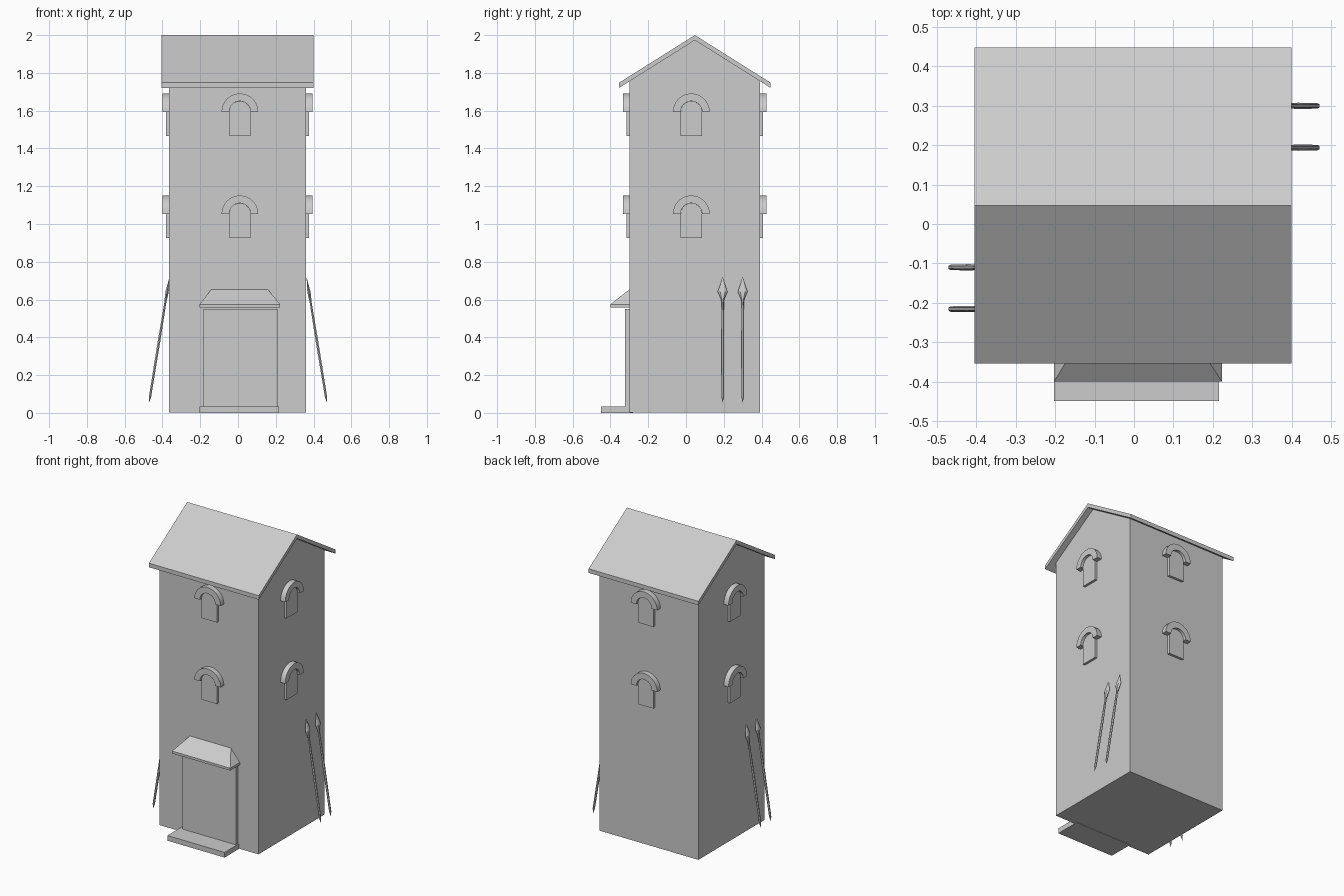
import bpy, bmesh
from math import pi, sin, cos
from mathutils import Matrix, Vector

cube = bpy.data.objects.get("Cube")
if cube:
    bpy.data.objects.remove(cube, do_unlink=True)

grey = bpy.data.materials.new("plain_grey")
grey.use_nodes = True
COLOUR = (0.604, 0.604, 0.604, 1)
grey.diffuse_color = COLOUR
grey.node_tree.nodes["Principled BSDF"].inputs["Base Color"].default_value = COLOUR


def finish(name, bm, smooth=False):
    bmesh.ops.recalc_face_normals(bm, faces=bm.faces[:])
    mesh = bpy.data.meshes.new(name)
    bm.to_mesh(mesh)
    bm.free()
    mesh.materials.append(grey)
    obj = bpy.data.objects.new(name, mesh)
    bpy.context.collection.objects.link(obj)
    if smooth:
        bpy.ops.object.select_all(action="DESELECT")
        obj.select_set(True)
        bpy.context.view_layer.objects.active = obj
        bpy.ops.object.shade_smooth_by_angle(angle=pi / 6)
    return obj


def prism(name, outline, start, end, matrix=Matrix(), smooth=False):
    """Extrude an outline in the local XZ plane from y=start to y=end."""
    bm = bmesh.new()
    face = bm.faces.new([bm.verts.new((u, start, z)) for u, z in outline])
    side = bmesh.ops.extrude_face_region(bm, geom=[face])["geom"]
    moved = [v for v in side if isinstance(v, bmesh.types.BMVert)]
    bmesh.ops.translate(bm, vec=(0, end - start, 0), verts=moved)
    bm.transform(matrix)
    return finish(name, bm, smooth)


def box(name, x0, x1, y0, y1, z0, z1):
    return prism(name, [(x0, z0), (x1, z0), (x1, z1), (x0, z1)], y0, y1)


def arc(radius, z, steps=16):
    return [(radius * cos(pi * i / steps), z + radius * sin(pi * i / steps))
            for i in range(steps + 1)]


# Tower body and roof share a gable profile drawn across y, extruded along x
ACROSS = Matrix.Rotation(pi / 2, 4, "Z")   # local x -> y, local y -> -x
MID, HALF, EAVE, RIDGE, THICK = 0.047, 0.401, 1.748, 2.0, 0.027
slope = (RIDGE - EAVE) / HALF
under = RIDGE - THICK
shoulder = under - slope * 0.345
prism("tower_walls", [(-0.30, 0.003), (0.392, 0.003), (0.392, shoulder),
                      (MID, under), (-0.30, shoulder)], -0.36, 0.365, ACROSS)
prism("gable_roof", [(MID - HALF, EAVE - THICK), (MID, under),
                     (MID + HALF, EAVE - THICK), (MID + HALF, EAVE),
                     (MID, RIDGE), (MID - HALF, EAVE)], -0.40, 0.405, ACROSS)

# Arched windows with hoods on all four walls, two storeys each
WALLS = {"front": (0.010, -0.30, 0), "right": (0.36, 0.028, 1),
         "back": (0.010, 0.392, 2), "left": (-0.365, 0.028, 3)}
for wall, (x, y, turns) in WALLS.items():
    place = Matrix.Translation((x, y, 0)) @ Matrix.Rotation(turns * pi / 2, 4, "Z")
    for storey, z in (("lower", 1.054), ("upper", 1.594)):
        pane = arc(0.056, z) + [(-0.056, z - 0.128), (0.056, z - 0.128)]
        prism(f"{wall}_{storey}_window", pane, -0.016, 0.005, place, True)
        hood = arc(0.097, z) + arc(0.0565, z)[::-1]
        prism(f"{wall}_{storey}_window_hood", hood, -0.034, 0.005, place, True)

# Entrance: door, step and hipped canopy
box("door", -0.183, 0.209, -0.322, -0.29, 0.005, 0.55)
box("door_step", -0.203, 0.216, -0.449, -0.28, 0, 0.034)
box("canopy_edge", -0.203, 0.223, -0.40, -0.295, 0.559, 0.575)
bm = bmesh.new()
a, b, c, d = [bm.verts.new(p) for p in ((-0.203, -0.40, 0.575), (0.223, -0.40, 0.575),
                                        (0.223, -0.30, 0.575), (-0.203, -0.30, 0.575))]
e, f = bm.verts.new((-0.142, -0.30, 0.653)), bm.verts.new((0.158, -0.30, 0.653))
for loop in ((a, b, f, e), (b, c, f), (d, a, e), (c, d, e, f), (d, c, b, a)):
    bm.faces.new(loop)
finish("canopy_roof", bm)


# Spears leaning on the side walls: faceted rings along a leaning axis
def spear(name, foot, tip, sides=6):
    foot, tip = Vector(foot), Vector(tip)
    # fraction of length, half width along y, half depth
    rings = [(0.05, 0.007, 0.007), (0.5, 0.008, 0.008), (0.80, 0.006, 0.006),
             (0.83, 0.010, 0.008), (0.885, 0.026, 0.010)]
    bm = bmesh.new()
    loops = []
    for t, wide, deep in rings:
        centre = foot.lerp(tip, t)
        loops.append([bm.verts.new(centre + Vector((deep * sin(2 * pi * i / sides),
                                                    wide * cos(2 * pi * i / sides), 0)))
                      for i in range(sides)])
    ends = bm.verts.new(foot), bm.verts.new(tip)
    for i in range(sides):
        j = (i + 1) % sides
        for low, high in zip(loops, loops[1:]):
            bm.faces.new((low[i], low[j], high[j], high[i]))
        bm.faces.new((ends[0], loops[0][j], loops[0][i]))
        bm.faces.new((ends[1], loops[-1][i], loops[-1][j]))
    finish(name, bm)


for side, sign, spots in (("right", 1, (0.194, 0.300)), ("left", -1, (-0.110, -0.216))):
    for n, y in enumerate(spots, 1):
        spear(f"{side}_spear_{n}", (sign * 0.471, y, 0.053), (sign * 0.363, y, 0.718))
